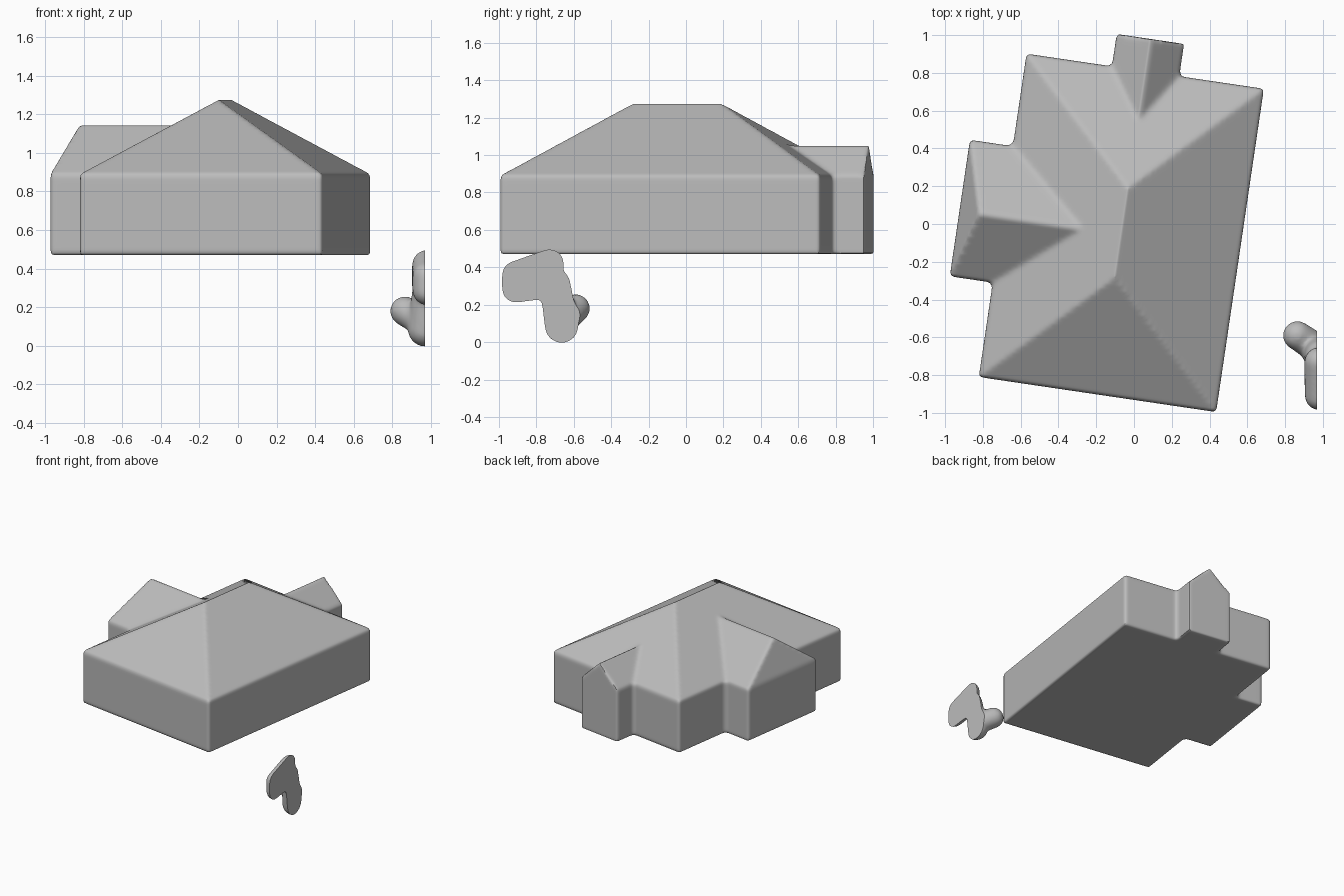
import bpy, bmesh, math
from mathutils import Matrix, Vector

if "Cube" in bpy.data.objects:
    bpy.data.objects.remove(bpy.data.objects["Cube"])

grey = bpy.data.materials.new("plain_grey")
grey.use_nodes = True
colour = (0.5, 0.5, 0.5, 1)
grey.diffuse_color = colour
grey.node_tree.nodes["Principled BSDF"].inputs["Base Color"].default_value = colour

BASE, EAVES = 0.47, 0.89


def hull(bm, points):
    """Add a closed convex solid around the points."""
    verts = [bm.verts.new(p) for p in points]
    out = bmesh.ops.convex_hull(bm, input=verts)
    spare = [v for v in out["geom_interior"] if isinstance(v, bmesh.types.BMVert)]
    bmesh.ops.delete(bm, geom=spare, context="VERTS")


def block(bm, u0, u1, v0, v1, ridge):
    """Walls on a rectangle, with a roof up to the two ridge ends."""
    walls = [(u, v, z) for u in (u0, u1) for v in (v0, v1) for z in (BASE, EAVES)]
    hull(bm, walls + ridge)


def blob(bm, balls):
    """Rounded solid around a chain of balls (centre, radius)."""
    points = []
    for centre, radius in balls:
        ball = bmesh.new()
        bmesh.ops.create_icosphere(ball, subdivisions=3, radius=radius)
        points += [v.co + Vector(centre) for v in ball.verts]
        ball.free()
    hull(bm, points)


def soften(name, bm, voxel, rounds):
    """Fuse the solids and round their edges."""
    mesh = bpy.data.meshes.new(name)
    bm.to_mesh(mesh)
    bm.free()
    obj = bpy.data.objects.new(name, mesh)
    bpy.context.collection.objects.link(obj)
    fuse = obj.modifiers.new("fuse", "REMESH")
    fuse.mode, fuse.voxel_size = "VOXEL", voxel
    soft = obj.modifiers.new("soften", "SMOOTH")
    soft.factor, soft.iterations = 0.5, rounds
    graph = bpy.context.evaluated_depsgraph_get()
    obj.data = bpy.data.meshes.new_from_object(obj.evaluated_get(graph))
    obj.modifiers.clear()
    obj.data.materials.clear()
    obj.data.materials.append(grey)
    return obj


def shade(obj):
    bpy.ops.object.select_all(action="DESELECT")
    obj.select_set(True)
    bpy.context.view_layer.objects.active = obj
    bpy.ops.object.shade_smooth_by_angle(angle=math.radians(50))


# House: hipped main block, hipped side wing and gabled rear wing
bm = bmesh.new()
block(bm, -0.635, 0.635, -0.865, 0.865, [(0, -0.24, 1.275), (0, 0.24, 1.275)])
block(bm, -0.865, 0, -0.36, 0.37, [(-0.76, -0.01, 1.15), (-0.1, -0.01, 1.15)])
block(bm, -0.178, 0.182, 0, 1.038, [(0.005, 0.3, 1.055), (0.005, 1.038, 1.055)])
place = Matrix.Translation((-0.067, -0.047, 0)) @ Matrix.Rotation(math.radians(-8.4), 4, "Z")
house = soften("house", bm, 0.014, 4)
house.data.transform(place)
shade(house)

# Small shrub: upper slab, stem and side lobe, cut flat on its outer side
bm = bmesh.new()
blob(bm, [((0.98, -0.91, 0.36), 0.075), ((0.98, -0.91, 0.285), 0.075),
          ((0.98, -0.73, 0.42), 0.078), ((0.98, -0.74, 0.31), 0.078)])
blob(bm, [((0.99, -0.70, 0.31), 0.085), ((0.97, -0.665, 0.085), 0.09)])
blob(bm, [((0.97, -0.66, 0.12), 0.08), ((0.865, -0.59, 0.18), 0.077)])
shrub = soften("shrub", bm, 0.012, 8)
bm = bmesh.new()
bm.from_mesh(shrub.data)
cut = bmesh.ops.bisect_plane(bm, geom=bm.verts[:] + bm.edges[:] + bm.faces[:],
                             plane_co=(0.97, 0, 0), plane_no=(1, 0, 0), clear_outer=True)
rim = [e for e in cut["geom_cut"] if isinstance(e, bmesh.types.BMEdge)]
bmesh.ops.holes_fill(bm, edges=rim, sides=0)
bm.to_mesh(shrub.data)
bm.free()
shade(shrub)
